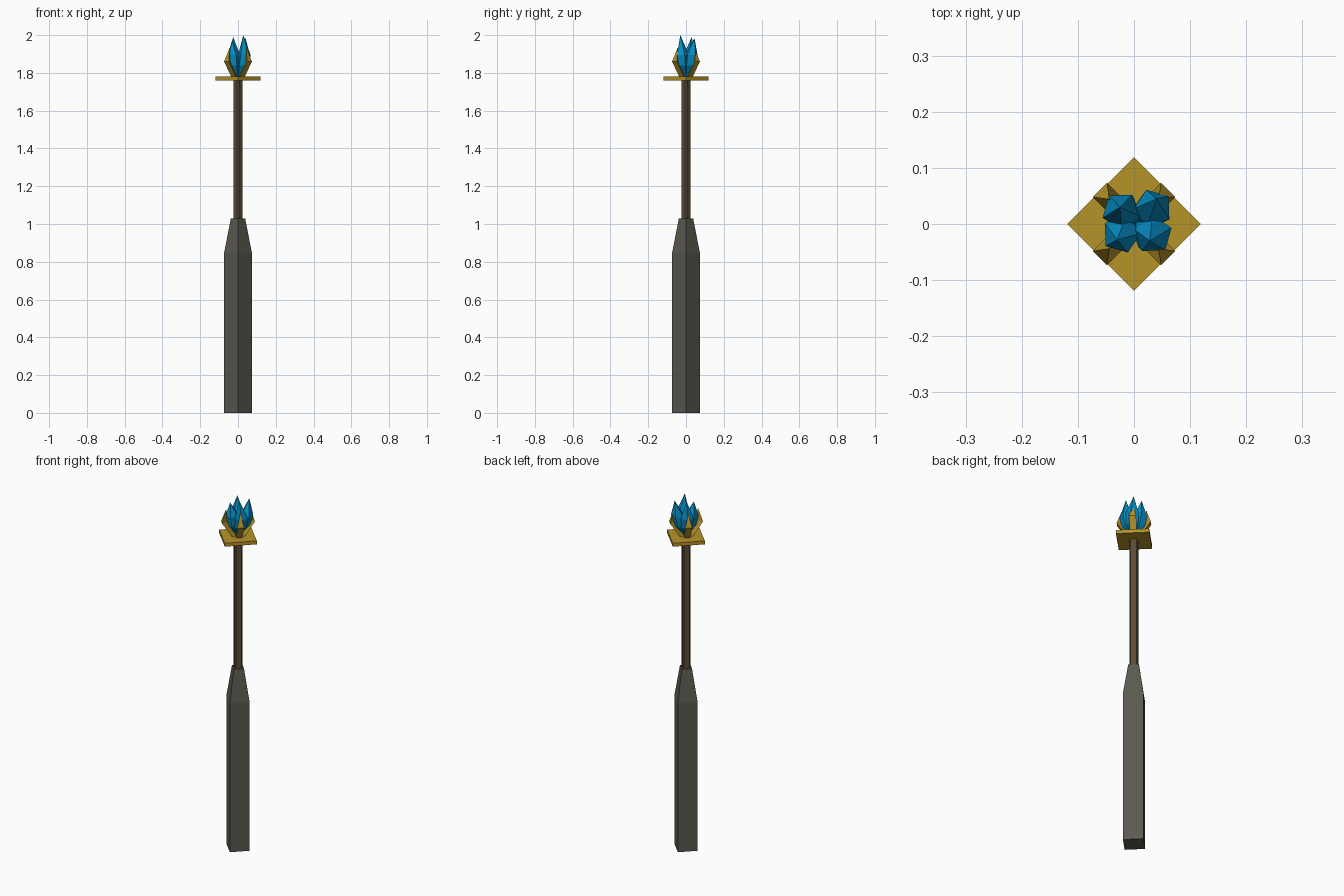
import bpy, math
from mathutils import Vector

if "Cube" in bpy.data.objects:
    bpy.data.objects.remove(bpy.data.objects["Cube"])


def material(name, rgb):
    m = bpy.data.materials.new(name)
    m.diffuse_color = (*rgb, 1)
    m.use_nodes = True
    m.node_tree.nodes["Principled BSDF"].inputs["Base Color"].default_value = m.diffuse_color
    return m


STONE = material("dark_stone", (0.105, 0.10, 0.08))
WOOD = material("wood", (0.11, 0.072, 0.034))
GOLD = material("gold", (0.47, 0.295, 0.022))
BLUE = material("blue_crystal", (0.002, 0.27, 0.56))


def loft(name, rings, mat):
    """Skin equal-sized rings of points; a one-point ring closes to a tip."""
    verts, faces, idx = [], [], []
    for ring in rings:
        idx.append(range(len(verts), len(verts) + len(ring)))
        verts += ring
    n = max(len(r) for r in rings)
    for a, b in zip(idx, idx[1:]):
        for i in range(n):
            j = (i + 1) % n
            quad = [a[i % len(a)], a[j % len(a)], b[j % len(b)], b[i % len(b)]]
            faces.append(list(dict.fromkeys(quad)))
    if len(idx[0]) > 1:
        faces.append(list(reversed(idx[0])))
    if len(idx[-1]) > 1:
        faces.append(list(idx[-1]))
    mesh = bpy.data.meshes.new(name)
    mesh.from_pydata(verts, [], faces)
    mesh.materials.append(mat)
    ob = bpy.data.objects.new(name, mesh)
    bpy.context.collection.objects.link(ob)
    return ob


def ring(r, z, cx=0, cy=0, n=4, turn=0):
    return [Vector((cx + r * math.cos(turn + math.tau * i / n),
                    cy + r * math.sin(turn + math.tau * i / n), z)) for i in range(n)]


def chamfered(r, c, z):
    """Cornerwise square whose four corners are cut to width 2c."""
    out = []
    for k in range(4):
        u = Vector((math.cos(k * math.pi / 2), math.sin(k * math.pi / 2), 0))
        v = Vector((-u.y, u.x, 0))
        out += [u * r - v * c + Vector((0, 0, z)), u * r + v * c + Vector((0, 0, z))]
    return out


# Post: heavy base, thin shaft and plate, all square and set cornerwise
loft("base_post", [ring(0.073, 0), ring(0.073, 0.85), ring(0.038, 1.03)], STONE)
loft("shaft", [chamfered(0.025, 0.004, 1.02), chamfered(0.025, 0.004, 1.765)], WOOD)
loft("top_plate", [ring(0.119, 1.76), ring(0.119, 1.78)], GOLD)

# Four bent claws on the diagonals: (inner, outer, half width, z)
CLAW = [(0.005, 0.03, 0.018, 1.775), (0.058, 0.086, 0.018, 1.86)]
for k in range(4):
    a = math.radians(45 + 90 * k)
    u = Vector((math.cos(a), math.sin(a), 0))
    v = Vector((-u.y, u.x, 0))
    rings = []
    for inner, outer, w, z in CLAW:
        up = Vector((0, 0, z))
        rings.append([u * outer - v * w + up, u * outer + v * w + up, u * inner + up])
    rings.append([u * 0.062 + Vector((0, 0, 1.935))])
    loft(f"claw_{k + 1}", rings, GOLD)

# Crystal cluster: shards leaning out from one root (tip, belly centre)
SHARDS = [((0.028, -0.03, 2.0), (0.034, -0.019)),
          ((0.040, 0.045, 1.985), (0.034, 0.028)),
          ((-0.025, 0.030, 1.99), (-0.023, 0.023)),
          ((-0.030, -0.028, 1.97), (-0.023, -0.018))]
for k, (tip, (cx, cy)) in enumerate(SHARDS):
    t = math.radians(20 + 90 * k)
    loft(f"crystal_shard_{k + 1}",
         [[Vector((0, 0, 1.77))],
          ring(0.032, 1.84, cx * 0.75, cy * 0.75, 5, t),
          ring(0.035, 1.895, cx, cy, 5, t),
          [Vector(tip)]], BLUE)
